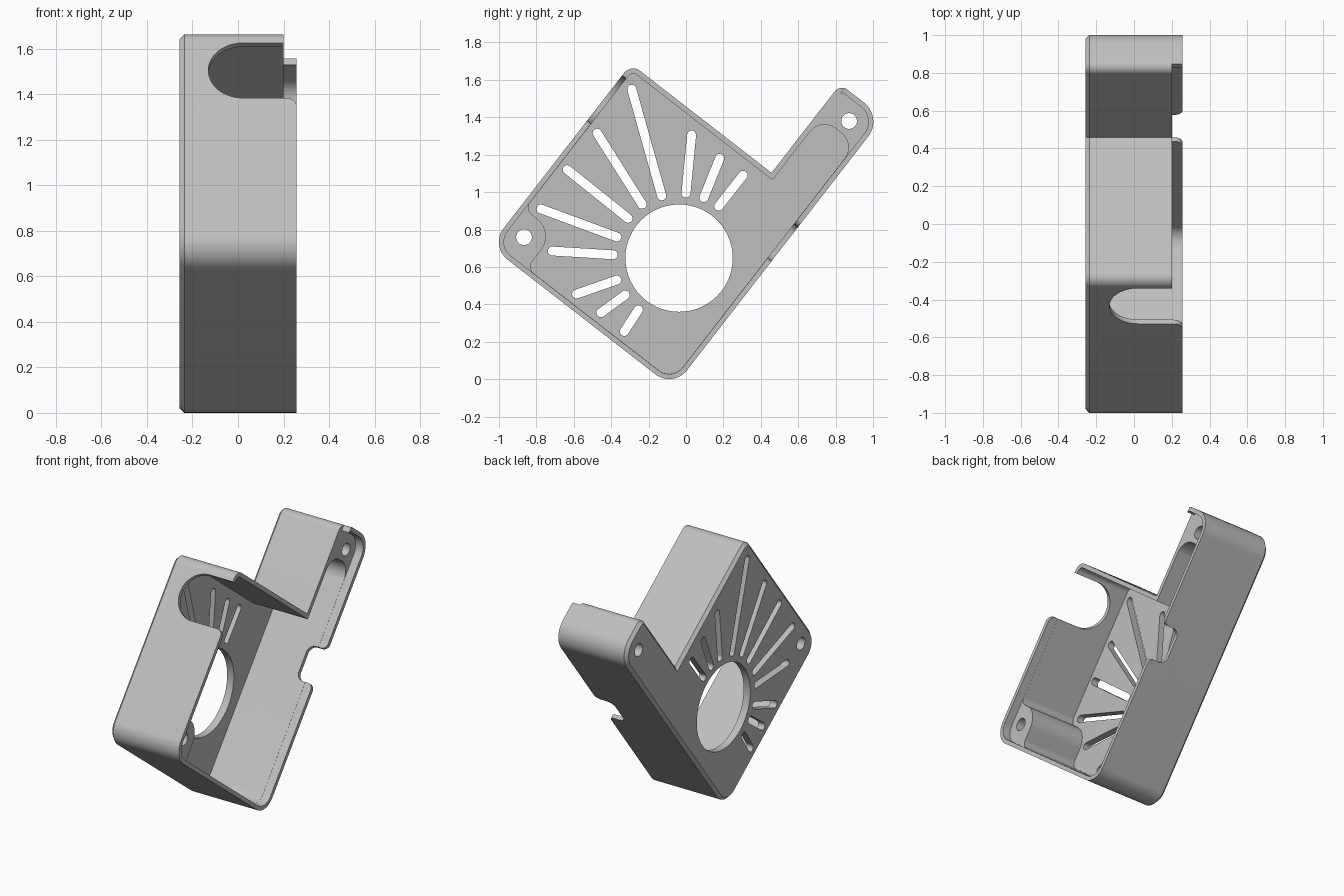
import bpy, bmesh, math
from mathutils import Vector

cube = bpy.data.objects.get("Cube")
if cube:
    bpy.data.objects.remove(cube, do_unlink=True)

TILT = math.radians(52.2)
C, S = math.cos(TILT), math.sin(TILT)
BACK, RIM, LOW_RIM, FLOOR = -0.256, 0.256, 0.2, -0.206
WALL = 0.028
ABOVE = 0.4

# Outer extents in the tilted frame: u runs along the arm, v across it
U0, U1, U2 = -0.08, 1.152, 1.752
V0, VA, V1 = 0.025, 0.315, 1.265


def tilted(u, v, x):
    return Vector((x, C * u - S * v, S * u + C * v))


def upright(y, z, x):
    return Vector((x, y, z))


def through_wall(u, x, v):
    return tilted(u, v, x)


def rounded(corners, steps=14):
    """Outline with every (a, b, radius) corner filleted."""
    out = []
    n = len(corners)
    for i, (a, b, r) in enumerate(corners):
        p = Vector((a, b))
        if r == 0:
            out.append(p)
            continue
        d1 = (Vector(corners[i - 1][:2]) - p).normalized()
        d2 = (Vector(corners[(i + 1) % n][:2]) - p).normalized()
        half = math.acos(max(-1, min(1, d1.dot(d2)))) / 2
        mid = p + (d1 + d2).normalized() * r / math.sin(half)
        t = r / math.tan(half)
        s, e = p + d1 * t - mid, p + d2 * t - mid
        start = math.atan2(s.y, s.x)
        turn = math.atan2(s.x * e.y - s.y * e.x, s.dot(e))
        for k in range(steps + 1):
            ang = start + turn * k / steps
            out.append(mid + Vector((math.cos(ang), math.sin(ang))) * r)
    return [q for i, q in enumerate(out) if (q - out[i - 1]).length > 1e-4]


def prism(name, corners, low, high, frame, chamfer=0):
    pts = rounded(corners)
    bm = bmesh.new()
    bottom = [bm.verts.new(frame(p.x, p.y, low)) for p in pts]
    top = [bm.verts.new(frame(p.x, p.y, high)) for p in pts]
    base = bm.faces.new(bottom)
    bm.faces.new(top)
    for i in range(len(pts)):
        bm.faces.new((bottom[i - 1], bottom[i], top[i], top[i - 1]))
    bmesh.ops.recalc_face_normals(bm, faces=bm.faces[:])
    if chamfer:
        bmesh.ops.bevel(bm, geom=list(base.edges), offset=chamfer,
                        segments=1, affect='EDGES')
    mesh = bpy.data.meshes.new(name)
    bm.to_mesh(mesh)
    bm.free()
    obj = bpy.data.objects.new(name, mesh)
    bpy.context.scene.collection.objects.link(obj)
    return obj


def capsule(a, b, r):
    """Round-ended slot between two points; equal points give a circle."""
    a, b = Vector(a), Vector(b)
    d = (b - a).normalized() * r if (b - a).length else Vector((r, 0))
    n = Vector((-d.y, d.x))
    return [(*q, r) for q in (a - d - n, b + d - n, b + d + n, a - d + n)]


# Housing: square box with an arm running off one side
housing = prism("fan_housing", [
    (U0, V0, 0.12), (U2, V0, 0.13), (U2, VA, 0.05), (U1, VA, 0),
    (U1, V1, 0.06), (U0, V1, 0.12)], BACK, RIM, tilted, chamfer=0.02)

cutters = []


def cut(name, corners, low, high, frame):
    cutters.append(prism(name, corners, low, high, frame))


# Deep cavity, leaving solid screw bosses in the corner and the arm tip
iu0, iu1, iv0, iva, iv1 = U0 + WALL, U1 - WALL, V0 + WALL, VA - WALL, V1 - WALL
cut("cavity_cutter", [
    (iu0, iv0, 0.092), (1.55, iv0, 0.1), (1.55, iva, 0.1), (iu1, iva, 0),
    (iu1, iv1, 0.035), (0.19, iv1, 0.045), (0.19, 1.035, 0.12),
    (iu0, 1.035, 0.045)], FLOOR, ABOVE, tilted)

# Shallow recess above the bosses
e = 0.001
cut("recess_cutter", [
    (iu0 - e, iv0 - e, 0.093), (U2 - WALL, iv0 - e, 0.1),
    (U2 - WALL, iva + e, 0.025), (iu1 + e, iva + e, 0),
    (iu1 + e, iv1 + e, 0.035), (iu0 - e, iv1 + e, 0.093)],
    LOW_RIM, ABOVE, tilted)

# Lowered rim together with the round-bottomed opening in the front wall
cut("opening_cutter", [
    (0.7, ABOVE, 0), (0.7, RIM + e, 0), (0.769, RIM + e, 0.045),
    (0.769, -0.13, 0.152), (1.075, -0.13, 0.152), (1.075, LOW_RIM, 0),
    (2, LOW_RIM, 0), (2, ABOVE, 0)], 0.284, 1.5, through_wall)

# Cable notch in the long wall
cut("notch_cutter", [
    (0.7, ABOVE, 0), (0.7, RIM + e, 0), (0.78, RIM + e, 0.04),
    (0.78, 0.13, 0.05), (1.01, 0.13, 0.05), (1.01, RIM + e, 0.04),
    (1.09, RIM + e, 0), (1.09, ABOVE, 0)], -0.1, 0.12, through_wall)

# Fan hole and screw holes
for name, centre, r in (("fan_hole_cutter", (-0.037, 0.647), 0.287),
                        ("corner_screw_cutter", (-0.866, 0.759), 0.042),
                        ("arm_screw_cutter", (0.872, 1.38), 0.042)):
    cut(name, capsule(centre, centre, r), -ABOVE, ABOVE, upright)

# Radiating vent slots
vents = [
    ((-0.29, 1.55), (-0.13, 0.98)), ((-0.475, 1.315), (-0.235, 0.935)),
    ((-0.635, 1.12), (-0.31, 0.86)), ((-0.775, 0.91), (-0.37, 0.76)),
    ((-0.715, 0.685), (-0.39, 0.665)), ((-0.585, 0.455), (-0.37, 0.53)),
    ((-0.455, 0.355), (-0.325, 0.45)), ((-0.33, 0.255), (-0.255, 0.37)),
    ((0.03, 1.305), (0, 0.995)), ((0.18, 1.18), (0.095, 0.97)),
    ((0.305, 1.09), (0.175, 0.925))]
for a, b in vents:
    cut("vent_cutter", capsule(a, b, 0.024), -ABOVE, -0.1, upright)

# Apply every cut, then drop the cutters
for c in cutters:
    c.hide_render = True
    mod = housing.modifiers.new(c.name, 'BOOLEAN')
    mod.operation = 'DIFFERENCE'
    mod.solver = 'EXACT'
    mod.object = c
deps = bpy.context.evaluated_depsgraph_get()
deps.update()
finished = bpy.data.meshes.new_from_object(housing.evaluated_get(deps))
housing.modifiers.clear()
housing.data = finished
for c in cutters:
    bpy.data.objects.remove(c, do_unlink=True)

# Plain grey plastic
grey = bpy.data.materials.new("light_grey_plastic")
grey.use_nodes = True
colour = (0.52, 0.52, 0.52, 1)
grey.diffuse_color = colour
grey.node_tree.nodes["Principled BSDF"].inputs["Base Color"].default_value = colour
housing.data.materials.clear()
housing.data.materials.append(grey)

bpy.ops.object.select_all(action='DESELECT')
housing.select_set(True)
bpy.context.view_layer.objects.active = housing
bpy.ops.object.shade_smooth_by_angle(angle=math.radians(30))
